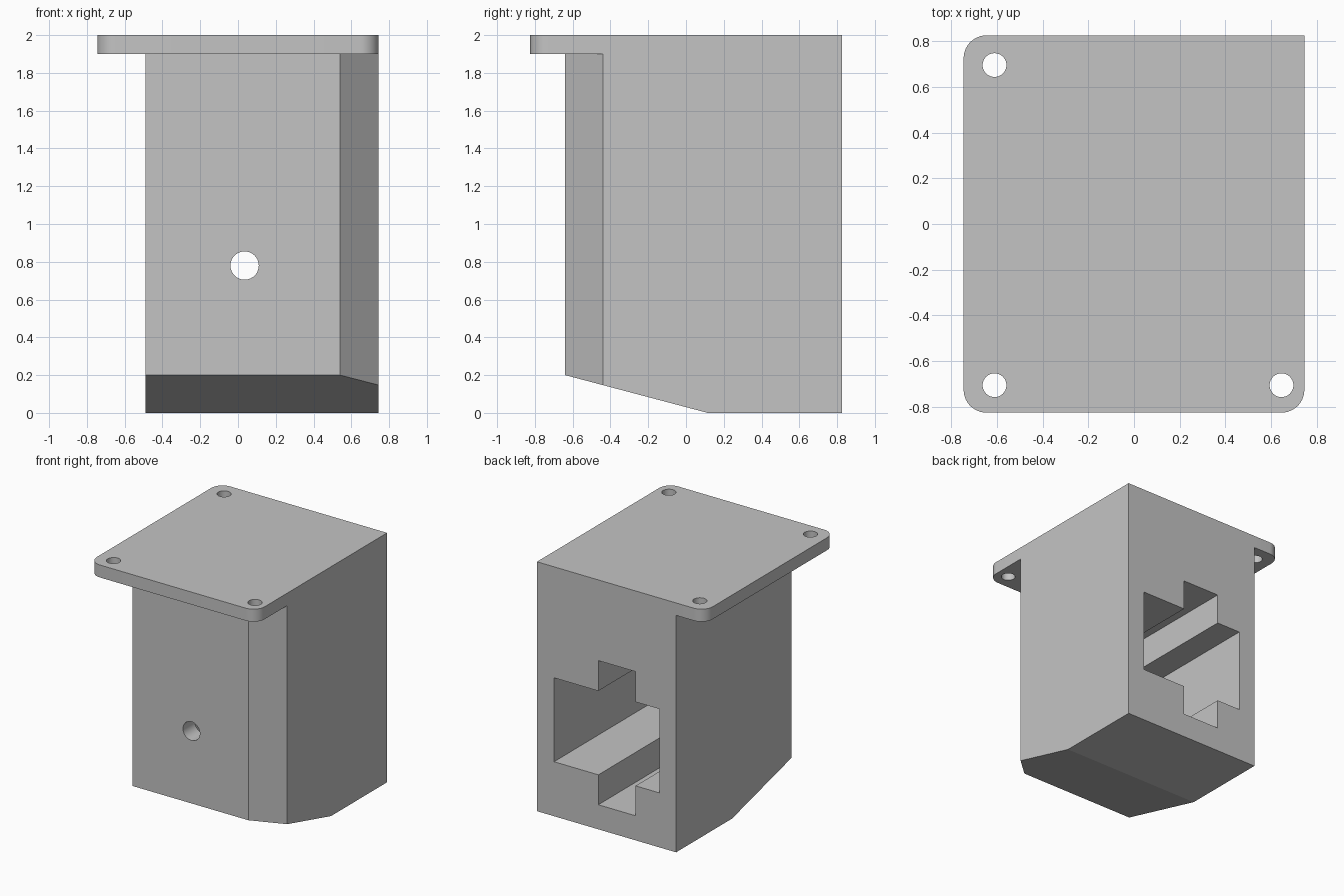
import bpy, bmesh, math

if "Cube" in bpy.data.objects:
    bpy.data.objects.remove(bpy.data.objects["Cube"])

grey = bpy.data.materials.new("light_grey")
grey.diffuse_color = (0.55, 0.55, 0.55, 1)
grey.use_nodes = True
grey.node_tree.nodes["Principled BSDF"].inputs["Base Color"].default_value = grey.diffuse_color


def extrude(name, outline, offset, to_world):
    """Solid made by sweeping a flat outline along an offset."""
    bm = bmesh.new()
    face = bm.faces.new([bm.verts.new(to_world(a, b)) for a, b in outline])
    new = bmesh.ops.extrude_face_region(bm, geom=[face])["geom"]
    bmesh.ops.translate(bm, vec=offset, verts=[v for v in new if isinstance(v, bmesh.types.BMVert)])
    bmesh.ops.recalc_face_normals(bm, faces=bm.faces)
    mesh = bpy.data.meshes.new(name)
    bm.to_mesh(mesh)
    bm.free()
    mesh.materials.append(grey)
    obj = bpy.data.objects.new(name, mesh)
    bpy.context.collection.objects.link(obj)
    return obj


def combine(target, other, operation):
    """Apply a boolean and remove the helper."""
    bpy.context.view_layer.objects.active = target
    mod = target.modifiers.new(operation, 'BOOLEAN')
    mod.operation, mod.object, mod.solver = operation, other, 'EXACT'
    bpy.ops.object.modifier_apply(modifier=mod.name)
    bpy.data.objects.remove(other)


def circle(cx, cy, r, n=40, start=0.0, sweep=2 * math.pi, closed=True):
    steps = n if closed else n - 1
    return [(cx + r * math.cos(start + sweep * i / steps),
             cy + r * math.sin(start + sweep * i / steps)) for i in range(n)]


def on_xy(z):
    return lambda a, b: (a, b, z)


def on_xz(y):
    return lambda a, b: (a, y, b)


W, D = 0.745, 0.825          # half width and half depth of the plate

# Housing block with one chamfered front corner
housing = extrude("housing", [(-0.49, -0.64), (0.54, -0.64), (W, -0.44), (W, D), (-0.49, D)],
                  (0, 0, 2.0), on_xy(0))

# Sloped underside at the front
slope = extrude("slope_cutter", [(0.115, 0), (-0.64, 0.2), (-1.395, 0.4), (-1.395, -0.3), (0.115, -0.3)],
                (4, 0, 0), lambda a, b: (-2, a, b))
combine(housing, slope, 'DIFFERENCE')

# Mounting flange with three rounded corners
r = 0.1
outline = [(W, D)]
for sx, sy, start in ((-1, 1, 90), (-1, -1, 180), (1, -1, 270)):
    outline += circle(sx * (W - r), sy * (D - r), r, 12, math.radians(start), math.pi / 2, False)
flange = extrude("flange", outline, (0, 0, 0.1), on_xy(1.9))
combine(housing, flange, 'UNION')

# Screw holes through the flange
for x, y in ((-0.61, 0.695), (-0.61, -0.705), (0.645, -0.705)):
    hole = extrude("screw_hole_cutter", circle(x, y, 0.052), (0, 0, 0.3), on_xy(1.8))
    combine(housing, hole, 'DIFFERENCE')

# Cross-shaped socket opening at the back
x0, x1, x2, x3 = -0.343, -0.13, 0.2, 0.593
z0, z1, z2, z3 = 0.197, 0.437, 1.11, 1.353
cross = [(x1, z0), (x2, z0), (x2, z1), (x3, z1), (x3, z2), (x2, z2),
         (x2, z3), (x1, z3), (x1, z2), (x0, z2), (x0, z1), (x1, z1)]
combine(housing, extrude("socket_cutter", cross, (0, 1.49, 0), on_xz(-0.49)), 'DIFFERENCE')

# Round hole through the front wall into the socket
front_hole = extrude("front_hole_cutter", circle(0.035, 0.78, 0.075), (0, 0.7, 0), on_xz(-0.9))
combine(housing, front_hole, 'DIFFERENCE')

# Smooth the curved walls, keep edges crisp
bpy.ops.object.select_all(action='DESELECT')
housing.select_set(True)
bpy.context.view_layer.objects.active = housing
bpy.ops.object.shade_smooth_by_angle(angle=math.radians(12))
